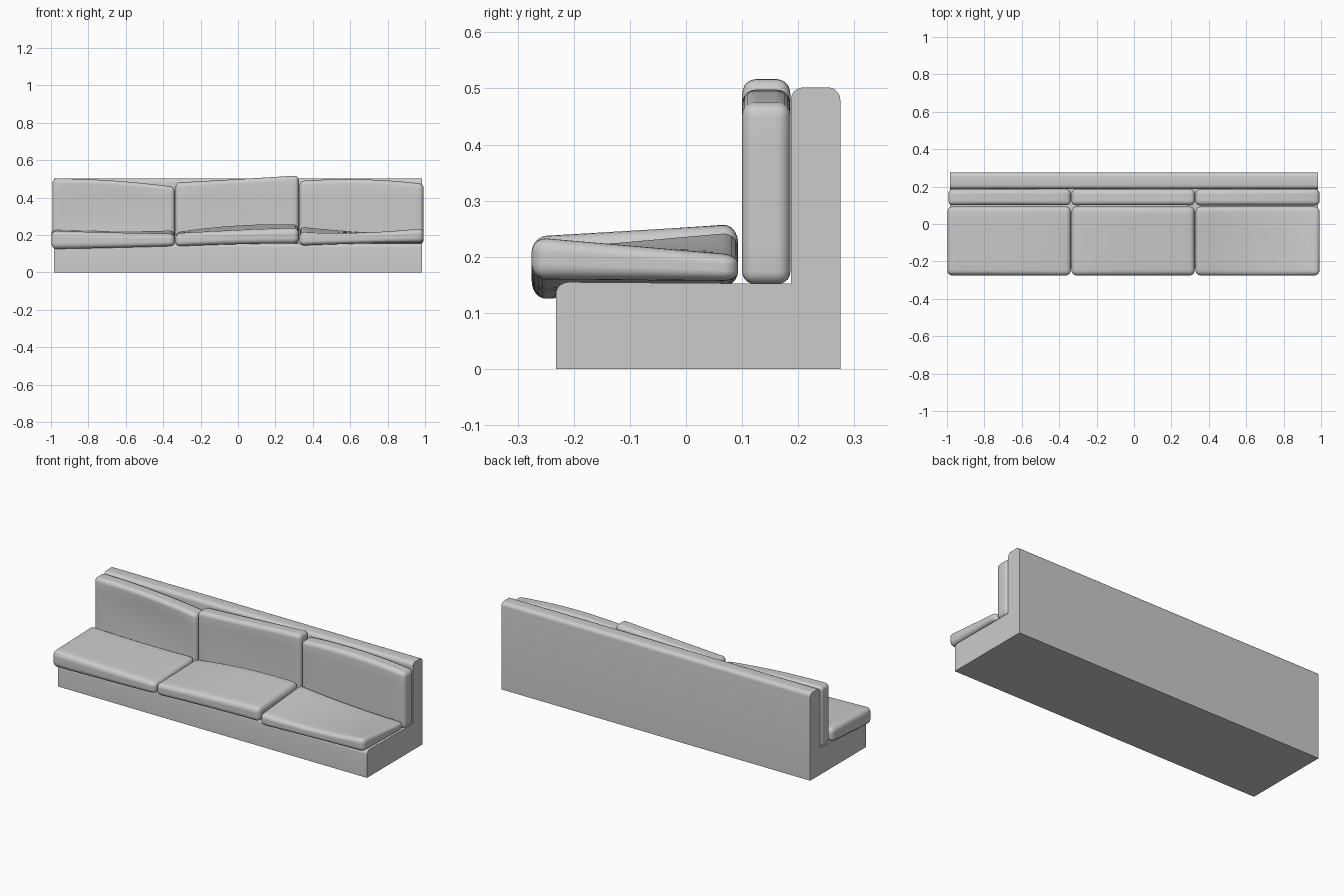
import bpy, bmesh
from mathutils import Vector

if "Cube" in bpy.data.objects:
    bpy.data.objects.remove(bpy.data.objects["Cube"])


def finish(name, bm, angle):
    bmesh.ops.recalc_face_normals(bm, faces=bm.faces[:])
    mesh = bpy.data.meshes.new(name)
    bm.to_mesh(mesh)
    bm.free()
    obj = bpy.data.objects.new(name, mesh)
    bpy.context.collection.objects.link(obj)
    bpy.ops.object.select_all(action='DESELECT')
    obj.select_set(True)
    bpy.context.view_layer.objects.active = obj
    bpy.ops.object.shade_smooth_by_angle(angle=angle)
    return obj


def curve3(v, t):
    # Smooth curve through values at left, middle and right
    return (v[0] * (2 * t - 1) * (t - 1) + v[1] * 4 * t * (1 - t)
            + v[2] * t * (2 * t - 1))


def height(rows, u, v):
    return curve3(rows[0], u) * (1 - v) + curve3(rows[1], u) * v


def cushion(name, x0, x1, y0, y1, nominal, radius, bottom, top, belly=0.0):
    # Rounded box, sliced finely, then sagged between two height surfaces
    bm = bmesh.new()
    bmesh.ops.create_cube(bm, size=1)
    for v in bm.verts:
        v.co = Vector((x0 + (v.co.x + .5) * (x1 - x0),
                       y0 + (v.co.y + .5) * (y1 - y0),
                       (v.co.z + .5) * nominal))
    bmesh.ops.bevel(bm, geom=bm.edges[:], offset=radius, segments=5,
                    profile=0.5, affect='EDGES', clamp_overlap=True)
    for axis, a, b, n in ((0, x0, x1, 16), (1, y0, y1, 8), (2, 0, nominal, 6)):
        lo, hi = a + radius, b - radius
        for i in range(1, n):
            co, no = Vector(), Vector()
            co[axis], no[axis] = lo + (hi - lo) * i / n, 1
            bmesh.ops.bisect_plane(bm, geom=bm.verts[:] + bm.edges[:] + bm.faces[:],
                                   dist=1e-6, plane_co=co, plane_no=no)
    for p in bm.verts:
        u = (p.co.x - x0) / (x1 - x0)
        v = (p.co.y - y0) / (y1 - y0)
        t = p.co.z / nominal
        lo, hi = height(bottom, u, v), height(top, u, v)
        p.co.z = lo + (hi - lo) * t
        p.co.y += belly * 16 * u * (1 - u) * t * (1 - t) * (1 - v)
    return finish(name, bm, 1.0)


# L-shaped base and backrest
bm = bmesh.new()
profile = [(-.232, 0), (.275, 0), (.275, .502), (.187, .502),
           (.187, .152), (-.232, .155)]
face = bm.faces.new([bm.verts.new((-.985, y, z)) for y, z in profile])
ext = bmesh.ops.extrude_face_region(bm, geom=[face])
for v in ext['geom']:
    if isinstance(v, bmesh.types.BMVert):
        v.co.x = .985
rounded = [e for e in bm.edges
           if abs(e.verts[0].co.x - e.verts[1].co.x) > 1
           and (e.verts[0].co.z > .5 or
                (e.verts[0].co.z > .1 and e.verts[0].co.y < 0))]
bmesh.ops.bevel(bm, geom=rounded, offset=.022, segments=5, profile=.5, affect='EDGES')
finish("sofa_frame", bm, .6)

# Seat cushions: heights are (front row), (back row), each left to right
seats = [
    ("left", -.998, -.338, ((.123, .13, .14), (.148, .15, .15)),
     ((.222, .212, .205), (.23, .222, .225))),
    ("middle", -.334, .325, ((.138, .15, .155), (.15, .155, .157)),
     ((.208, .224, .237), (.215, .252, .257))),
    ("right", .329, .992, ((.142, .154, .16), (.15, .156, .157)),
     ((.212, .212, .238), (.247, .216, .203))),
]
for side, x0, x1, bottom, top in seats:
    cushion(side + "_seat_cushion", x0, x1, -.275, .093, .08, .027, bottom, top)

# Back cushions
backs = [
    ("left", -.992, -.338, (.502, .49, .457), .010),
    ("middle", -.334, .325, (.48, .498, .518), .004),
    ("right", .329, .992, (.488, .497, .473), 0),
]
for side, x0, x1, top, belly in backs:
    cushion(side + "_back_cushion", x0, x1, .1, .186, .34, .024,
            ((.151,) * 3,) * 2, (top, top), belly)
